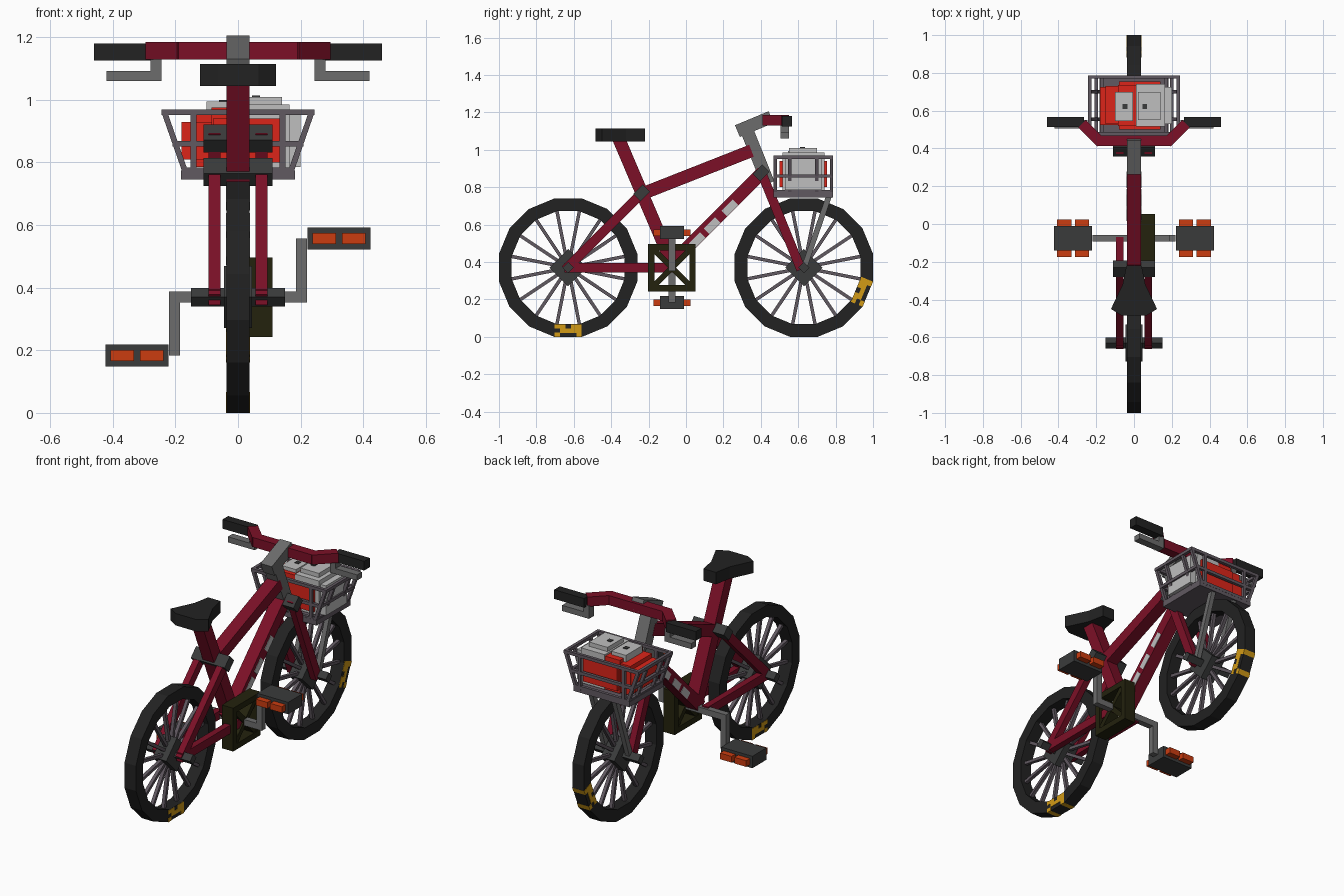
import bpy, bmesh, math
from mathutils import Vector, Matrix

if "Cube" in bpy.data.objects:
    bpy.data.objects.remove(bpy.data.objects["Cube"])

def mat(name, r, g, b):
    m = bpy.data.materials.new(name)
    m.diffuse_color = (r, g, b, 1)
    m.use_nodes = True
    m.node_tree.nodes["Principled BSDF"].inputs["Base Color"].default_value = m.diffuse_color
    return m

RED = mat("frame red", .20, .005, .02)
TYRE = mat("rubber black", .016, .016, .016)
DARK = mat("dark grey", .042, .044, .044)
GREY = mat("metal grey", .15, .15, .15)
WIRE = mat("wire grey", .12, .10, .12)
OLIVE = mat("dark olive", .017, .016, .004)
ORANGE = mat("reflector orange", .60, .045, .005)
BRIGHT = mat("bright red", .72, .018, .010)
WHITE = mat("light grey", .52, .52, .52)
YELLOW = mat("warning yellow", .65, .33, .008)

def finish(name, bm, material):
    bmesh.ops.recalc_face_normals(bm, faces=bm.faces)
    me = bpy.data.meshes.new(name)
    bm.to_mesh(me)
    bm.free()
    me.materials.append(material)
    ob = bpy.data.objects.new(name, me)
    bpy.context.collection.objects.link(ob)
    return ob

def add_beam(bm, a, b, w, t):
    """Square bar from a to b: w across x (or y), t in the other direction."""
    a, b = Vector(a), Vector(b)
    d = (b - a).normalized()
    side = Vector((1, 0, 0)) if abs(d.x) < .9 else Vector((0, 1, 0))
    side = (side - d * side.dot(d)).normalized()
    up = d.cross(side)
    m = Matrix((side * w, up * t, d * (b - a).length)).transposed().to_4x4()
    bmesh.ops.create_cube(bm, size=1, matrix=Matrix.Translation((a + b) / 2) @ m)

def beams(name, material, bars, w, t):
    bm = bmesh.new()
    for a, b in bars:
        add_beam(bm, a, b, w, t)
    return finish(name, bm, material)

def boxes(name, material, items):
    bm = bmesh.new()
    for x0, x1, y0, y1, z0, z1 in items:
        m = Matrix.Translation(((x0 + x1) / 2, (y0 + y1) / 2, (z0 + z1) / 2))
        m = m @ Matrix.Diagonal((x1 - x0, y1 - y0, z1 - z0, 1))
        bmesh.ops.create_cube(bm, size=1, matrix=m)
    return finish(name, bm, material)

def prism(name, material, outline, z0, z1):
    bm = bmesh.new()
    f = bm.faces.new([bm.verts.new((x, y, z0)) for x, y in outline])
    top = bmesh.ops.extrude_face_region(bm, geom=[f])["geom"]
    bmesh.ops.translate(bm, vec=(0, 0, z1 - z0), verts=[v for v in top if isinstance(v, bmesh.types.BMVert)])
    return finish(name, bm, material)

# Wheels: 16-sided tyre, spokes, hub, axle and yellow check patch
N, R, CZ = 16, .37, .37
def wheel(label, cy, patch):
    c = Vector((0, cy, CZ))
    def pol(x, r, ang):
        return c + Vector((x, r * math.cos(ang), r * math.sin(ang)))
    bm = bmesh.new()
    k = math.cos(math.pi / N)
    rings = []
    for i in range(N):
        a = (i + .5) * 2 * math.pi / N
        rings.append([bm.verts.new(pol(x, r / k, a)) for x, r in
                      ((-.037, .302), (.037, .302), (.037, R), (-.037, R))])
    for i in range(N):
        p, q = rings[i], rings[(i + 1) % N]
        for j in range(4):
            bm.faces.new((p[j], p[(j + 1) % 4], q[(j + 1) % 4], q[j]))
    finish(label + "_tyre", bm, TYRE)
    angs = [(i + .5) * 2 * math.pi / N for i in range(N)]
    beams(label + "_spokes", WIRE, [(pol(0, .05, a), pol(0, .31, a)) for a in angs], .02, .018)
    d = Vector((0, 1, 1)).normalized()
    beams(label + "_hub", DARK, [(c - d * .07, c + d * .07)], .09, .14)
    beams(label + "_axle", DARK, [(c - d * .021, c + d * .021)], .30, .042)
    # checks wrap slightly proud of the tyre
    bm = bmesh.new()
    rad = Vector((0, math.cos(patch), math.sin(patch)))
    tan = Vector((0, -rad.z, rad.y))
    for col in range(5):
        for row in range(3):
            if (col, row) in {(1, 2), (3, 2), (2, 0), (2, 2), (0, 1)}:
                continue
            m = c + rad * (.314 + row * .0225) + tan * ((col - 2) * .029)
            add_beam(bm, m - rad * .0115, m + rad * .0115, .078, .029)
    finish(label + "_check_patch", bm, YELLOW)

wheel("rear_wheel", -.63, -math.pi / 2)
wheel("front_wheel", .63, -math.pi / 8)

# Frame tubes
beams("main_frame", RED, [((0, -.26, .755), (0, .35, .995)),
                          ((0, -.10, .37), (0, .41, .88)),
                          ((0, -.36, 1.06), (0, -.07, .38))], .074, .068)
arms = []
for s in (-1, 1):
    x = s * .075
    arms += [((x, -.22, .785), (x, -.645, .36)), ((x, -.65, .37), (x, -.07, .37)),
             ((x, .395, .90), (x, .615, .36))]
beams("stays_and_fork", RED, arms, .038, .05)

# Frame clamps
dg = Vector((0, .025, .025))
for nm, p in (("seat_clamp", (0, -.237, .77)), ("fork_clamp", (0, .402, .877))):
    p = Vector(p)
    beams(nm, DARK, [(p - dg, p + dg)], .22, .055)

# Down tube plates, both sides
bars = []
for s in (-1, 1):
    for y in (.06, .14, .235):
        bars.append(((s * .036, y - .03, y + .425), (s * .036, y + .03, y + .485)))
beams("down_tube_plates", WHITE, bars, .006, .04)

# Head tube and stem
beams("head_tube", GREY, [((0, .315, 1.13), (0, .44, .82))], .072, .07)
beams("stem", GREY, [((0, .275, 1.10), (0, .455, 1.175))], .074, .068)

# Handlebar, grips and brake levers
hb = [((-.19, .44, 1.157), (.19, .44, 1.157))]
grips, levers = [], []
for s in (-1, 1):
    hb.append(((s * .175, .43, 1.157), (s * .275, .53, 1.157)))
    grips.append(((s * .265, .54, 1.153), (s * .46, .54, 1.153)))
    levers.append((min(s * .245, s * .28), max(s * .245, s * .28), .505, .55, 1.06, 1.135))
    levers.append((min(s * .28, s * .42), max(s * .28, s * .42), .505, .55, 1.06, 1.093))
beams("handlebar", RED, hb, .056, .056)
beams("handlebar_grips", TYRE, grips, .052, .054)
boxes("brake_levers", GREY, levers)

# Saddle
half = [(.04, -.22), (.06, -.32), (.122, -.45), (.065, -.485)]
prism("saddle", TYRE, half + [(-x, y) for x, y in reversed(half)], 1.045, 1.115)

# Chainring: square frame with a cross
cy, h = -.075, .127
x0, x1, t = .037, .11, .034
boxes("chainring", OLIVE, [(x0, x1, cy - h, cy + h, CZ - h, CZ - h + t), (x0, x1, cy - h, cy + h, CZ + h - t, CZ + h),
                           (x0, x1, cy - h, cy - h + t, CZ - h, CZ + h), (x0, x1, cy + h - t, cy + h, CZ - h, CZ + h)])
e = .11
beams("chainring_cross", OLIVE, [((.074, cy - e, CZ - e), (.074, cy + e, CZ + e)),
                                 ((.074, cy - e, CZ + e), (.074, cy + e, CZ - e))], .06, .03)

# Cranks and pedals
cr, pd, rf = [(-.22, .22, cy - .018, cy + .018, CZ - .018, CZ + .018)], [], []
for s in (-1, 1):
    pz = CZ + s * .187
    cr.append((min(s * .185, s * .22), max(s * .185, s * .22), cy - .018, cy + .018, min(CZ, pz), max(CZ, pz)))
    pd.append((min(s * .222, s * .424), max(s * .222, s * .424), cy - .065, cy + .065, pz - .035, pz + .035))
    for a, b in ((.238, .313), (.332, .408)):
        rf.append((min(s * a, s * b), max(s * a, s * b), cy - .1, cy + .1, pz - .018, pz + .018))
boxes("cranks", GREY, cr)
boxes("pedals", DARK, pd)
boxes("pedal_reflectors", ORANGE, rf)

# Basket: floor, three rails, flared side bars, end bars
Y0, Y1 = .478, .778
def flare(z):
    return .165 + (z - .76) / .2 * .07
bars = []
for z in (.775, .86, .96):
    x = flare(z)
    for s in (-1, 1):
        bars.append(((s * x, Y0 - .009, z), (s * x, Y1 + .009, z)))
    for y in (Y0, Y1):
        bars.append(((-x, y, z), (x, y, z)))
for s in (-1, 1):
    for y in (Y0, .555, .70, Y1):
        bars.append(((s * .165, y, .76), (s * .235, y, .96)))
    for y in (Y0, Y1):
        bars.append(((s * .142, y, .76), (s * .142, y, .96)))
beams("basket_wires", WIRE, bars, .018, .018)
boxes("basket_floor", WIRE, [(-.182, .182, .468, .786, .745, .775)])
beams("basket_struts", GREY, [((s * .075, .635, .38), (s * .075, .765, .755)) for s in (-1, 1)], .028, .03)

# Stepped red and white ball in the basket
boxes("ball_red", BRIGHT, [(-.18, -.07, .525, .725, .81, .93), (-.15, .0, .53, .73, .785, .955),
                           (-.08, .14, .50, .755, .80, .94), (-.085, .03, .52, .735, .78, .975)])
boxes("ball_white", WHITE, [(.02, .20, .53, .725, .785, .96), (.01, .165, .515, .74, .78, .985),
                            (.02, .14, .55, .70, .97, 1.01), (-.10, -.005, .545, .70, .94, .995)])
boxes("ball_dots", DARK, [(-.06, -.035, .61, .635, .99, .999), (.045, .07, .61, .635, 1.005, 1.014)])
